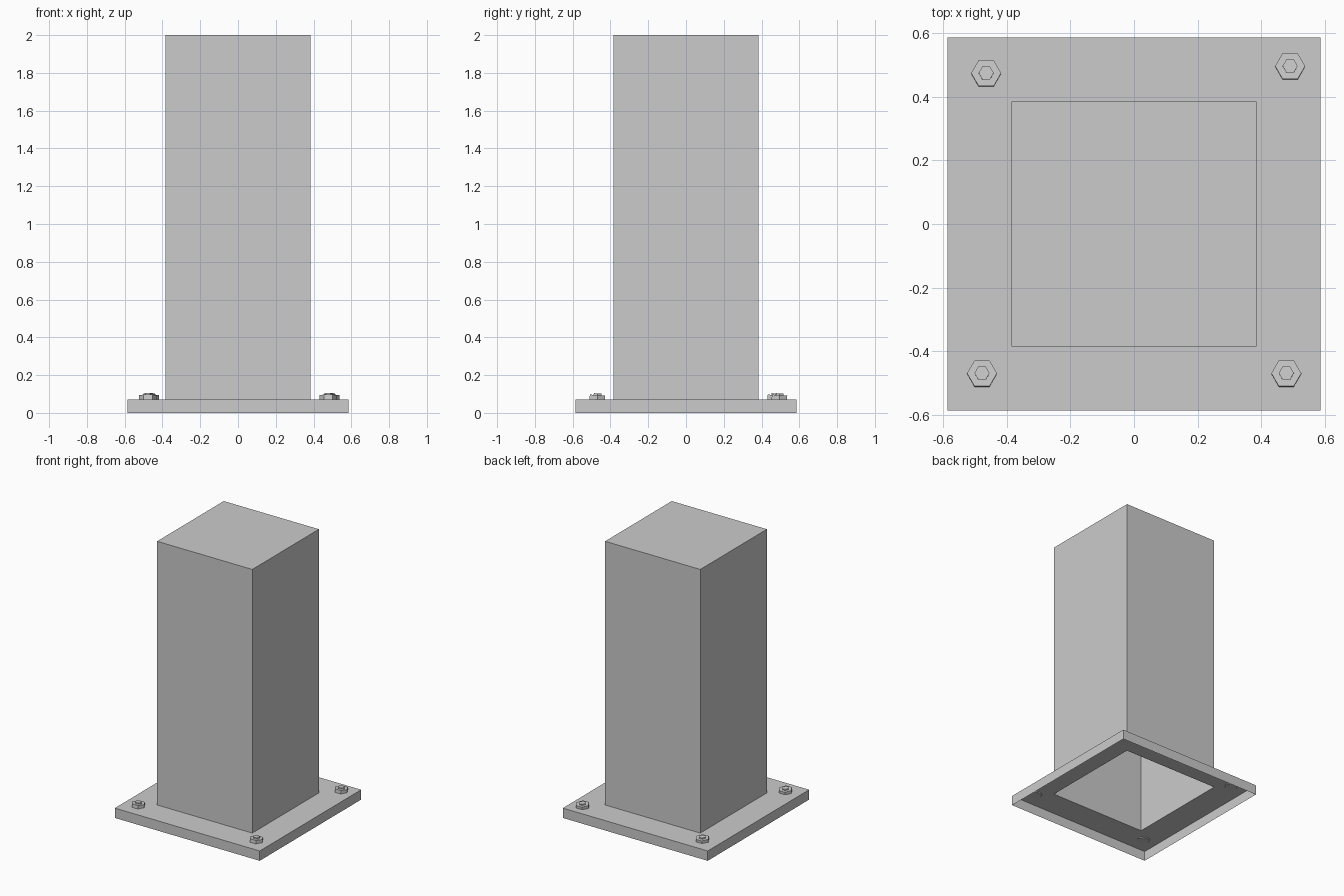
import bpy, bmesh, math
from mathutils import Matrix

if "Cube" in bpy.data.objects:
    bpy.data.objects.remove(bpy.data.objects["Cube"])

PLATE, COLUMN, DECK, TOP = 0.586, 0.385, 0.072, 2.0


def finish(name, bm):
    bmesh.ops.remove_doubles(bm, verts=bm.verts, dist=1e-5)
    bmesh.ops.recalc_face_normals(bm, faces=bm.faces)
    mesh = bpy.data.meshes.new(name)
    bm.to_mesh(mesh)
    bm.free()
    obj = bpy.data.objects.new(name, mesh)
    bpy.context.collection.objects.link(obj)
    return obj


def square(bm, half, z):
    return [bm.verts.new((sx * half, sy * half, z))
            for sx, sy in ((-1, -1), (1, -1), (1, 1), (-1, 1))]


# Hollow sheet shell, open underneath: skirt, deck, column walls, cap
bm = bmesh.new()
rings = [square(bm, h, z) for h, z in
         ((PLATE, 0), (PLATE, DECK), (COLUMN, DECK), (COLUMN, TOP))]
for lower, upper in zip(rings, rings[1:]):
    for i in range(4):
        j = (i + 1) % 4
        bm.faces.new((lower[i], lower[j], upper[j], upper[i]))
bm.faces.new(rings[-1])
# Open shell: keep the outward winding given by the loop above
mesh = bpy.data.meshes.new("column_and_base_plate")
bm.to_mesh(mesh)
bm.free()
bpy.context.collection.objects.link(
    bpy.data.objects.new("column_and_base_plate", mesh))


def hex_prism(bm, radius, z0, z1):
    bmesh.ops.create_cone(bm, cap_ends=True, segments=6, radius1=radius,
                          radius2=radius, depth=z1 - z0,
                          matrix=Matrix.Translation((0, 0, (z0 + z1) / 2))
                          @ Matrix.Rotation(math.pi / 6, 4, 'Z')
                          @ Matrix.Rotation(0, 4, 'X'))


# Hexagonal nuts with a bolt end, placed slightly unevenly and leaning back
for name, x, y in (("back_left_bolt", -0.464, 0.472),
                   ("back_right_bolt", 0.490, 0.494),
                   ("front_left_bolt", -0.477, -0.470),
                   ("front_right_bolt", 0.478, -0.470)):
    bm = bmesh.new()
    hex_prism(bm, 0.047, -0.005, 0.022)
    hex_prism(bm, 0.0235, 0.020, 0.031)
    bolt = finish(name, bm)
    bolt.location = (x, y, DECK)
    bolt.rotation_euler = (math.radians(-4), 0, 0)
